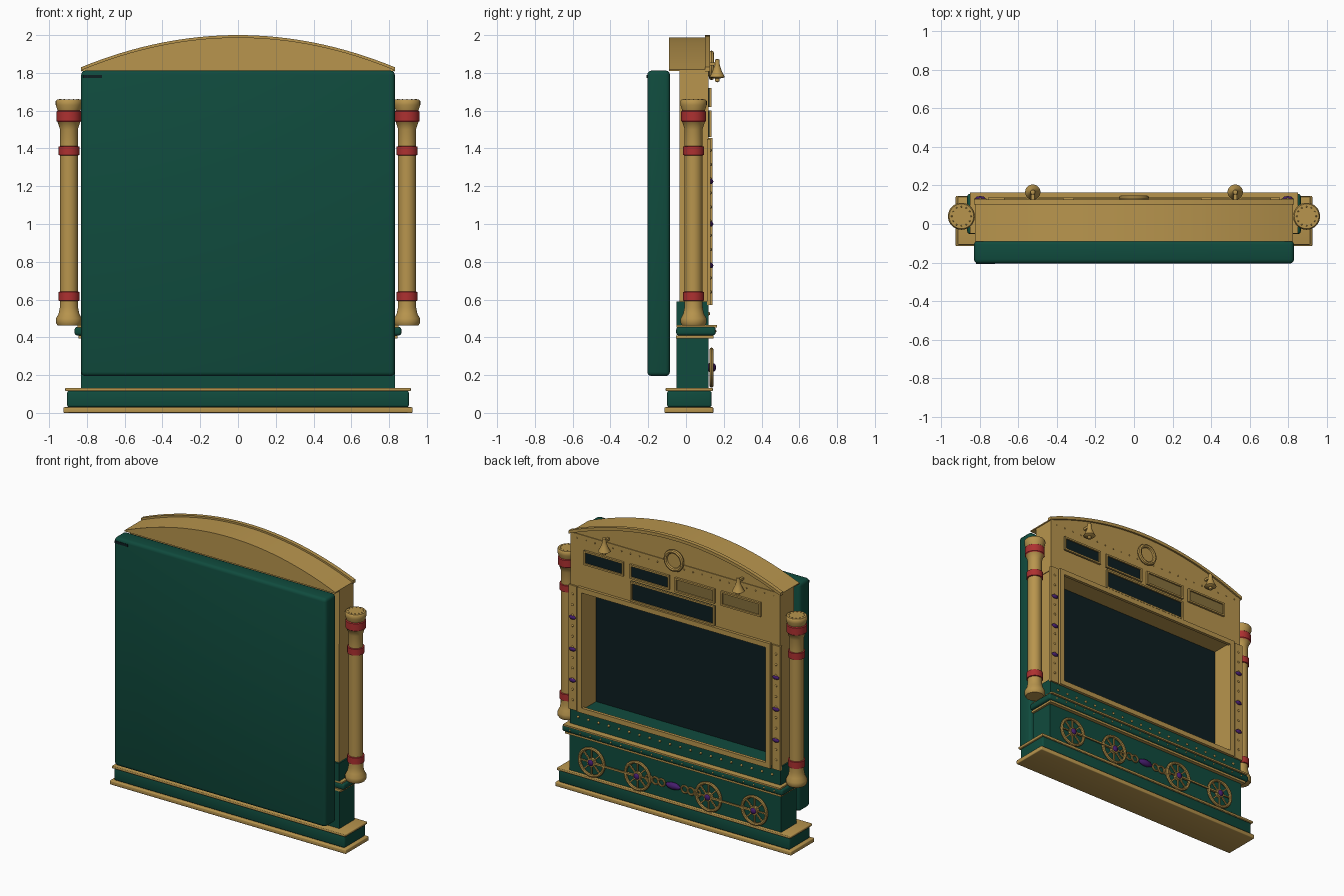
import bpy, bmesh, math
from mathutils import Matrix, Vector

cube = bpy.data.objects.get("Cube")
if cube:
    bpy.data.objects.remove(cube, do_unlink=True)


def material(name, rgb):
    m = bpy.data.materials.new(name)
    m.use_nodes = True
    m.diffuse_color = (*rgb, 1)
    m.node_tree.nodes["Principled BSDF"].inputs["Base Color"].default_value = (*rgb, 1)
    return m


gold = material("gold", (0.48, 0.30, 0.075))
dull = material("dull gold", (0.24, 0.16, 0.045))
green = material("deep green", (0.005, 0.07, 0.047))
red = material("red", (0.42, 0.03, 0.03))
purple = material("purple", (0.06, 0.012, 0.15))
dark = material("dark glass", (0.004, 0.013, 0.015))


def finish(bm, name, mats, smooth=False):
    bmesh.ops.recalc_face_normals(bm, faces=bm.faces)
    me = bpy.data.meshes.new(name)
    bm.to_mesh(me)
    bm.free()
    for m in mats:
        me.materials.append(m)
    ob = bpy.data.objects.new(name, me)
    bpy.context.collection.objects.link(ob)
    if smooth:
        bpy.ops.object.select_all(action='DESELECT')
        ob.select_set(True)
        bpy.context.view_layer.objects.active = ob
        bpy.ops.object.shade_smooth_by_angle(angle=math.radians(40))
    return ob


def box(name, x, y, z, mat, bevel=0.0):
    """Box from (low, high) ranges on each axis."""
    bm = bmesh.new()
    size = [b - a for a, b in (x, y, z)]
    mid = [(a + b) / 2 for a, b in (x, y, z)]
    bmesh.ops.create_cube(bm, size=1, matrix=Matrix.Translation(mid) @ Matrix.Diagonal((*size, 1)))
    if bevel:
        bmesh.ops.bevel(bm, geom=bm.edges[:], offset=bevel, segments=3, profile=0.5, affect='EDGES')
    return finish(bm, name, [mat], bool(bevel))


def wide(name, half, y, z, mat, bevel=0.0):
    return box(name, (-half, half), y, z, mat, bevel)


def lathe(name, profile, at, mats, rule=None, steps=32):
    """Spin (radius, z) points about a vertical axis at (x, y)."""
    bm = bmesh.new()
    vs = [bm.verts.new((r, 0, z)) for r, z in profile]
    es = [bm.edges.new(p) for p in zip(vs, vs[1:])]
    bmesh.ops.spin(bm, geom=vs + es, axis=(0, 0, 1), cent=(0, 0, 0),
                   angle=math.tau, steps=steps, use_duplicate=False)
    bmesh.ops.remove_doubles(bm, verts=bm.verts, dist=0.0001)
    if rule:
        for f in bm.faces:
            f.material_index = rule(f.calc_center_median())
    bmesh.ops.translate(bm, verts=bm.verts, vec=(*at, 0))
    return finish(bm, name, mats, True)


def studs(name, points, scale, mat):
    """Small rounded studs gathered into one object."""
    bm = bmesh.new()
    for p in points:
        bmesh.ops.create_uvsphere(bm, u_segments=8, v_segments=6, radius=1,
                                  matrix=Matrix.Translation(p) @ Matrix.Diagonal((*scale, 1)))
    return finish(bm, name, [mat], True)


def ring(name, at, radius, tube, mat):
    bpy.ops.mesh.primitive_torus_add(location=at, rotation=(math.pi / 2, 0, 0), major_radius=radius,
                                     minor_radius=tube, major_segments=32, minor_segments=8)
    ob = bpy.context.object
    ob.name = name
    ob.data.materials.append(mat)
    bpy.ops.object.shade_smooth_by_angle(angle=math.radians(40))
    return ob


def disc_y(bm, at, radius, depth):
    bmesh.ops.create_cone(bm, cap_ends=True, segments=24, radius1=radius, radius2=radius, depth=depth,
                          matrix=Matrix.Translation(at) @ Matrix.Rotation(math.pi / 2, 4, 'X'))


def framed(name, x, z, y, rim, mat):
    """Raised rim of four bars around a rectangular opening."""
    (x0, x1), (z0, z1) = x, z
    for side, a, b in (("left", x1 - rim, x1), ("right", x0, x0 + rim)):
        box(f"{name}_{side}", (a, b), y, z, mat)
    for side, a, b in (("top", z1 - rim, z1), ("bottom", z0, z0 + rim)):
        box(f"{name}_{side}", (x0 + rim, x1 - rim), y, (a, b), mat)


# Stepped base
wide("base_plate", 0.925, (-0.115, 0.145), (0, 0.03), gold, 0.006)
wide("base_block", 0.905, (-0.10, 0.135), (0.03, 0.117), green, 0.012)
wide("base_trim", 0.915, (-0.108, 0.142), (0.115, 0.132), gold, 0.005)

# Lower plinth and moulded ledge
wide("plinth", 0.83, (-0.05, 0.12), (0.13, 0.40), green)
wide("ledge_lower_trim", 0.845, (-0.052, 0.145), (0.395, 0.41), gold)
wide("ledge", 0.865, (-0.052, 0.157), (0.41, 0.455), green, 0.014)
wide("ledge_upper_trim", 0.85, (-0.05, 0.163), (0.453, 0.465), gold)
wide("sill_band", 0.825, (-0.05, 0.12), (0.46, 0.59), green)

# Body around the deep screen opening
for side, s in (("left", 1), ("right", -1)):
    box(f"body_post_{side}", sorted((s * 0.72, s * 0.815)), (-0.035, 0.12), (0.59, 1.43), gold)
wide("body_header", 0.82, (-0.035, 0.12), (1.43, 1.82), gold)
wide("body_rear_wall", 0.72, (-0.035, -0.028), (0.59, 1.43), gold)
wide("screen", 0.72, (-0.028, -0.022), (0.59, 1.43), dark)
framed("screen_frame", (-0.755, 0.755), (0.57, 1.455), (0.118, 0.14), 0.035, gold)

# Large cabinet panel on the front
wide("cabinet_panel", 0.83, (-0.205, -0.085), (0.195, 1.812), green, 0.022)
box("cabinet_tag", (-0.82, -0.72), (-0.208, -0.20), (1.772, 1.79), dark)


# Arched pediment and its rim
def arch(name, half, y, rise, low):
    bm = bmesh.new()
    n = 32
    xs = [half * (2 * i / n - 1) for i in range(n + 1)]
    top = [(x, 2 - rise - 0.17 * (x / half) ** 2) for x in xs]
    bottom = [(x, low(z)) for x, z in reversed(top)]
    face = bm.faces.new([bm.verts.new((x, y[0], z)) for x, z in top + bottom])
    out = bmesh.ops.extrude_face_region(bm, geom=[face])
    bmesh.ops.translate(bm, vec=(0, y[1] - y[0], 0),
                        verts=[v for v in out["geom"] if isinstance(v, bmesh.types.BMVert)])
    return finish(bm, name, [gold], True)


arch("pediment", 0.825, (-0.09, 0.115), 0.012, lambda z: 1.81)
arch("pediment_rim", 0.83, (0.10, 0.128), 0, lambda z: z - 0.022)
studs("pediment_studs", [(-0.77 + 0.07 * i, 0.12, 1.79) for i in range(23)], (0.005, 0.004, 0.005), gold)

# Side columns with red bands
column = [(0, 0.462), (0.06, 0.462), (0.068, 0.475), (0.068, 0.50), (0.055, 0.525), (0.048, 0.56),
          (0.048, 0.592), (0.055, 0.594), (0.055, 0.64), (0.047, 0.642), (0.047, 1.363),
          (0.055, 1.365), (0.055, 1.41), (0.047, 1.412), (0.047, 1.50), (0.06, 1.54),
          (0.066, 1.545), (0.066, 1.595), (0.06, 1.60), (0.07, 1.63), (0.07, 1.65), (0.064, 1.658), (0, 1.658)]


def band(c):
    return int(any(a < c.z < b for a, b in ((0.591, 0.643), (1.362, 1.413), (1.541, 1.599))))


for side, s in (("left", 1), ("right", -1)):
    lathe(f"column_{side}", column, (s * 0.895, 0.04), [gold, red], band)
    studs(f"column_cap_studs_{side}",
          [(s * 0.895 + 0.05 * math.cos(a), 0.04 + 0.05 * math.sin(a), 1.658)
           for a in (math.tau * i / 12 for i in range(12))], (0.004, 0.004, 0.004), gold)
    # Studded strip with jewels beside the screen
    box(f"stud_strip_{side}", sorted((s * 0.765, s * 0.83)), (0.11, 0.131), (0.57, 1.45), gold)
    studs(f"strip_studs_{side}", [(s * 0.797, 0.131, 0.64 + 0.075 * i) for i in range(11)],
          (0.008, 0.007, 0.008), gold)
    studs(f"strip_jewels_{side}", [(s * 0.797, 0.133, z) for z in (0.78, 1.0, 1.225)],
          (0.027, 0.012, 0.014), purple)
    # Bell lamp on a short bracket
    lathe(f"lamp_{side}", [(0, 1.875), (0.012, 1.87), (0.014, 1.84), (0.024, 1.81), (0.04, 1.778),
                           (0.036, 1.775), (0.012, 1.77), (0.012, 1.755), (0, 1.75)],
          (s * 0.525, 0.165), [gold], steps=20)
    box(f"lamp_bracket_{side}", (s * 0.525 - 0.008, s * 0.525 + 0.008), (0.115, 0.165), (1.84, 1.856), gold)

# Header display plates and round emblem
plates = [(0.555, 1.67, 0.31, 0.10, dark), (0.195, 1.67, 0.31, 0.10, dark),
          (-0.16, 1.67, 0.31, 0.10, dull), (-0.52, 1.67, 0.31, 0.10, dull), (0.015, 1.53, 0.66, 0.14, dark)]
for i, (x, z, w, h, mat) in enumerate(plates, 1):
    xr, zr = (x - w / 2, x + w / 2), (z - h / 2, z + h / 2)
    box(f"header_plate_{i}", xr, (0.118, 0.125), zr, mat)
    framed(f"header_plate_rim_{i}", xr, zr, (0.118, 0.135), 0.012, gold)
ring("emblem_ring", (0, 0.135, 1.84), 0.064, 0.014, gold)
bm = bmesh.new()
disc_y(bm, (0, 0.125, 1.84), 0.06, 0.02)
finish(bm, "emblem_disc", [gold], True)

# Studs along the sill and ledge
studs("sill_studs", [(-0.76 + 0.08 * i, 0.12, 0.525) for i in range(20)], (0.009, 0.008, 0.009), gold)
studs("ledge_studs", [(-0.80 + 0.08 * i, 0.155, 0.432) for i in range(21)], (0.007, 0.006, 0.007), gold)

# Spoked wheels on the plinth
for i, x in enumerate((0.645, 0.285, -0.27, -0.63), 1):
    centre = Vector((x, 0.135, 0.24))
    ring(f"wheel_rim_{i}", centre, 0.095, 0.011, gold)
    bm = bmesh.new()
    for k in range(4):
        bmesh.ops.create_cube(bm, size=1, matrix=Matrix.Translation(centre)
                              @ Matrix.Rotation(math.pi * k / 4, 4, 'Y') @ Matrix.Diagonal((0.19, 0.01, 0.009, 1)))
    disc_y(bm, centre, 0.03, 0.022)
    finish(bm, f"wheel_spokes_{i}", [gold])
    studs(f"wheel_hub_{i}", [centre + Vector((0, 0.012, 0))], (0.022, 0.012, 0.022), purple)

# Coupling rods, links and centre jewel
for i, (a, b) in enumerate(((0.31, 0.62), (-0.60, -0.30)), 1):
    box(f"coupling_rod_{i}", (a, b), (0.138, 0.148), (0.234, 0.246), gold)
for i, x in enumerate((0.20, 0.15, 0.10, -0.08, -0.13, -0.18), 1):
    ring(f"chain_link_{i}", (x, 0.13, 0.24), 0.024, 0.007, gold)
studs("centre_jewel", [(0.01, 0.13, 0.24)], (0.06, 0.02, 0.024), purple)
